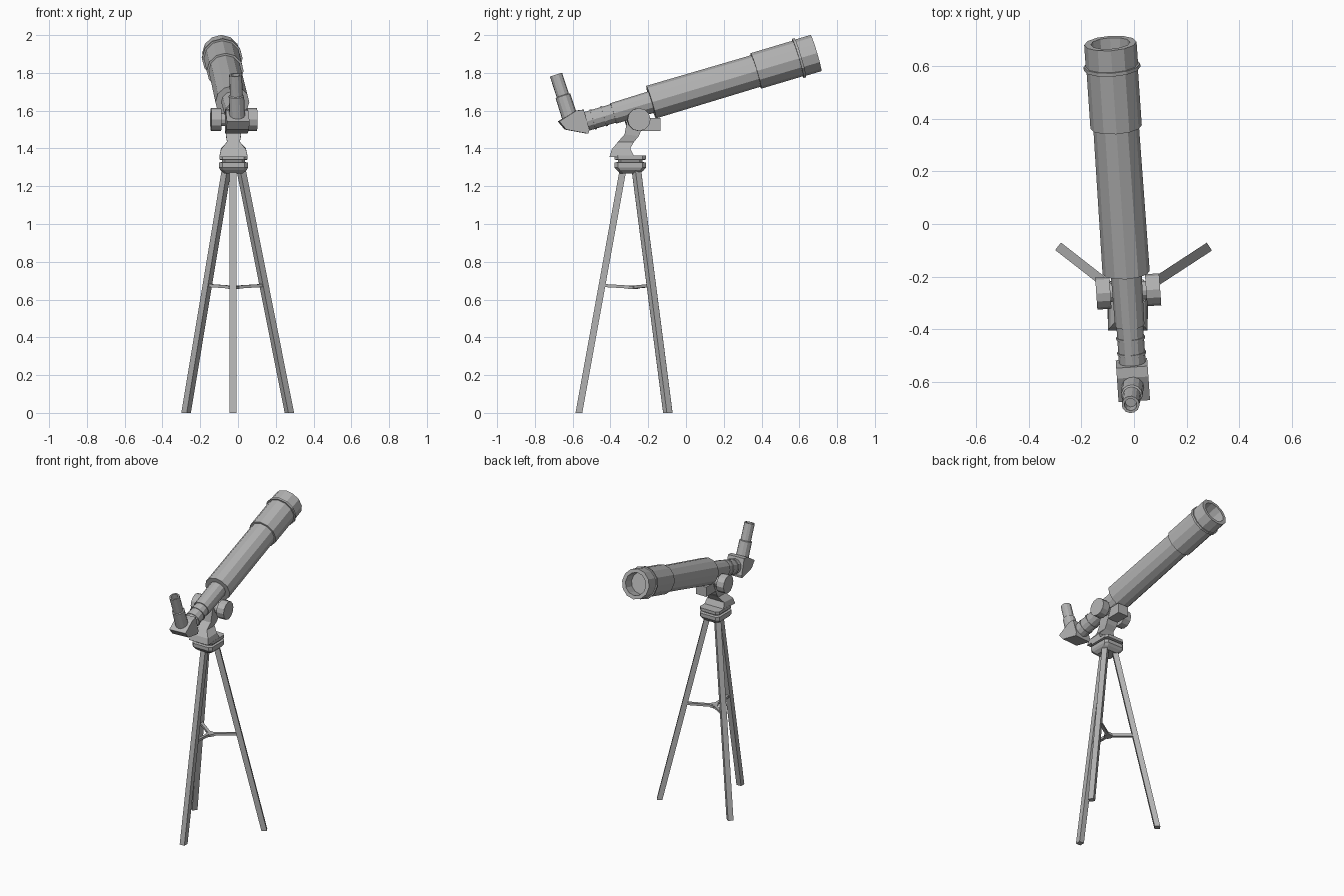
import bpy, bmesh, math
from mathutils import Vector, Matrix

cube = bpy.data.objects.get("Cube")
if cube:
    bpy.data.objects.remove(cube, do_unlink=True)

grey = bpy.data.materials.new("plain_grey")
grey.use_nodes = True
grey.diffuse_color = (0.45, 0.45, 0.45, 1)
grey.node_tree.nodes["Principled BSDF"].inputs["Base Color"].default_value = grey.diffuse_color


def finish(name, bm):
    bmesh.ops.recalc_face_normals(bm, faces=bm.faces)
    mesh = bpy.data.meshes.new(name)
    bm.to_mesh(mesh)
    bm.free()
    mesh.materials.append(grey)
    obj = bpy.data.objects.new(name, mesh)
    bpy.context.collection.objects.link(obj)
    return obj


def loft(name, rings):
    """Skin a list of equal-length point rings and cap both ends."""
    bm = bmesh.new()
    rows = [[bm.verts.new(p) for p in ring] for ring in rings]
    n = len(rows[0])
    for a, b in zip(rows, rows[1:]):
        for i in range(n):
            j = (i + 1) % n
            bm.faces.new((a[i], a[j], b[j], b[i]))
    bm.faces.new(rows[0])
    bm.faces.new(rows[-1])
    return finish(name, bm)


def lathe(name, origin, axis, profile, sides=12):
    """Turn (distance, radius) pairs around an axis."""
    axis = Vector(axis).normalized()
    side = axis.cross(Vector((0, 0, 1))).normalized()
    up = side.cross(axis)
    rings = []
    for t, r in profile:
        centre = Vector(origin) + axis * t
        rings.append([centre + (side * math.cos(a) + up * math.sin(a)) * r
                      for a in (math.tau * i / sides for i in range(sides))])
    return loft(name, rings)


def bar(name, a, b, w, h):
    """Straight bar with a rectangular section between two points."""
    a, b = Vector(a), Vector(b)
    d = (b - a).normalized()
    s = d.cross(Vector((0, 0, 1))).normalized() * w / 2
    u = s.cross(d).normalized() * h / 2
    return loft(name, [[p + s + u, p - s + u, p - s - u, p + s - u] for p in (a, b)])


def slab(cx, cy, z, hx, hy, cut):
    """Horizontal rectangle with clipped corners."""
    pts = [(hx, cut - hy), (hx, hy - cut), (hx - cut, hy), (cut - hx, hy),
           (-hx, hy - cut), (-hx, cut - hy), (cut - hx, -hy), (hx - cut, -hy)]
    return [(cx + x, cy + y, z) for x, y in pts]


# Optical tube with raised front sleeve, ring and hollow dew shield
tube_back = Vector((-0.03, -0.185, 1.645))
aim = Vector((-0.06, 0.873, 0.26)).normalized()
lathe("main_tube", tube_back, aim, [(0, 0.06), (0, 0.09), (0.6, 0.087)])
lathe("front_sleeve", tube_back, aim, [(0.58, 0.085), (0.58, 0.098), (0.82, 0.098)])
lathe("sleeve_ring", tube_back, aim, [(0.812, 0.09), (0.812, 0.108), (0.826, 0.108), (0.826, 0.09)])
lathe("dew_shield", tube_back, aim,
      [(0.82, 0.09), (0.82, 0.1), (0.913, 0.1), (0.913, 0.075), (0.84, 0.072)])

# Focuser behind the main tube
lathe("draw_tube", tube_back, aim, [(0.01, 0.059), (-0.21, 0.056), (-0.21, 0.04)])
lathe("focuser_tube", tube_back, aim, [(-0.2, 0.051), (-0.38, 0.051)])
for k, t in enumerate((-0.26, -0.32)):
    lathe(f"focuser_ring_{k + 1}", tube_back, aim,
          [(t - 0.005, 0.045), (t - 0.005, 0.055), (t + 0.005, 0.055), (t + 0.005, 0.045)])

# Diagonal prism housing, turned in line with the tube
heading = math.atan2(-aim.x, aim.y)
side_view = [(-0.675, 1.543), (-0.638, 1.5), (-0.52, 1.478), (-0.515, 1.5),
             (-0.545, 1.605), (-0.585, 1.6)]
housing = loft("diagonal_housing", [[(x, y + 0.6, z) for y, z in side_view] for x in (-0.06, 0.06)])
housing.matrix_world = Matrix.Translation((-0.004, -0.6, 0)) @ Matrix.Rotation(heading, 4, 'Z')

# Hollow eyepiece
eye_base, eye_top = Vector((-0.004, -0.615, 1.565)), Vector((-0.013, -0.688, 1.79))
length = (eye_top - eye_base).length
lathe("eyepiece", eye_base, eye_top - eye_base,
      [(0, 0.042), (0.118, 0.041), (0.122, 0.034), (length, 0.034),
       (length, 0.024), (length - 0.04, 0.022)])

# Tilt head with axle and a knob on each side
across = Vector((aim.y, -aim.x, 0)).normalized()
pivot = Vector((-0.022, -0.257, 1.553))
lathe("tilt_axle", pivot, across, [(-0.09, 0.035), (0.09, 0.035)])
for name, s in (("left_knob", 1), ("right_knob", -1)):
    lathe(name, pivot, across * s, [(0.068, 0.061), (0.122, 0.061)])
bar("head_block", (-0.024, -0.3, 1.527), (-0.024, -0.135, 1.527), 0.08, 0.068)

# Curved neck: back y, back z, front y, front z, half width
neck = [(-0.405, 1.355, -0.275, 1.358, 0.075), (-0.393, 1.395, -0.295, 1.4, 0.066),
        (-0.36, 1.435, -0.275, 1.435, 0.034), (-0.325, 1.475, -0.25, 1.465, 0.04),
        (-0.31, 1.56, -0.21, 1.56, 0.044)]
loft("neck", [[(-0.024 - h, y0, z0), (-0.024 + h, y0, z0), (-0.024 + h, y1, z1), (-0.024 - h, y1, z1)]
              for y0, z0, y1, z1, h in neck])

# Tripod hub: upper plate, waist and tapered lower block
hub = [(1.268, 0.05, 0.053), (1.285, 0.07, 0.072), (1.3, 0.077, 0.084), (1.325, 0.077, 0.084),
       (1.328, 0.062, 0.066), (1.338, 0.062, 0.066), (1.341, 0.075, 0.084), (1.362, 0.075, 0.084)]
loft("tripod_hub", [slab(-0.024, -0.295, z, hx, hy, 0.018) for z, hx, hy in hub])

# Legs with level-cut feet, each joined to the centre by a brace
centre = Vector((-0.022, -0.28, 0.665))
legs = {"front_leg": ((-0.026, -0.335), (-0.026, -0.567)),
        "left_leg": ((0.018, -0.262), (0.272, -0.096)),
        "right_leg": ((-0.062, -0.262), (-0.275, -0.096))}
for name, (top, foot) in legs.items():
    top, foot = Vector((*top, 1.28)), Vector((*foot, 0))
    out = (foot - top) * Vector((1, 0, 0)).x
    out.z = 0
    out = out.normalized() * 0.018
    turn = Vector((-out.y, out.x, 0))
    loft(name, [[p + out + turn, p - out + turn, p - out - turn, p + out - turn] for p in (foot, top)])
    joint = foot.lerp(top, 0.675 / 1.28)
    bar(name.replace("leg", "brace"), centre, joint, 0.02, 0.016)
lathe("brace_hub", centre - Vector((0, 0, 0.008)), (0, 0.001, 1), [(0, 0.03), (0.016, 0.03)], 6)
